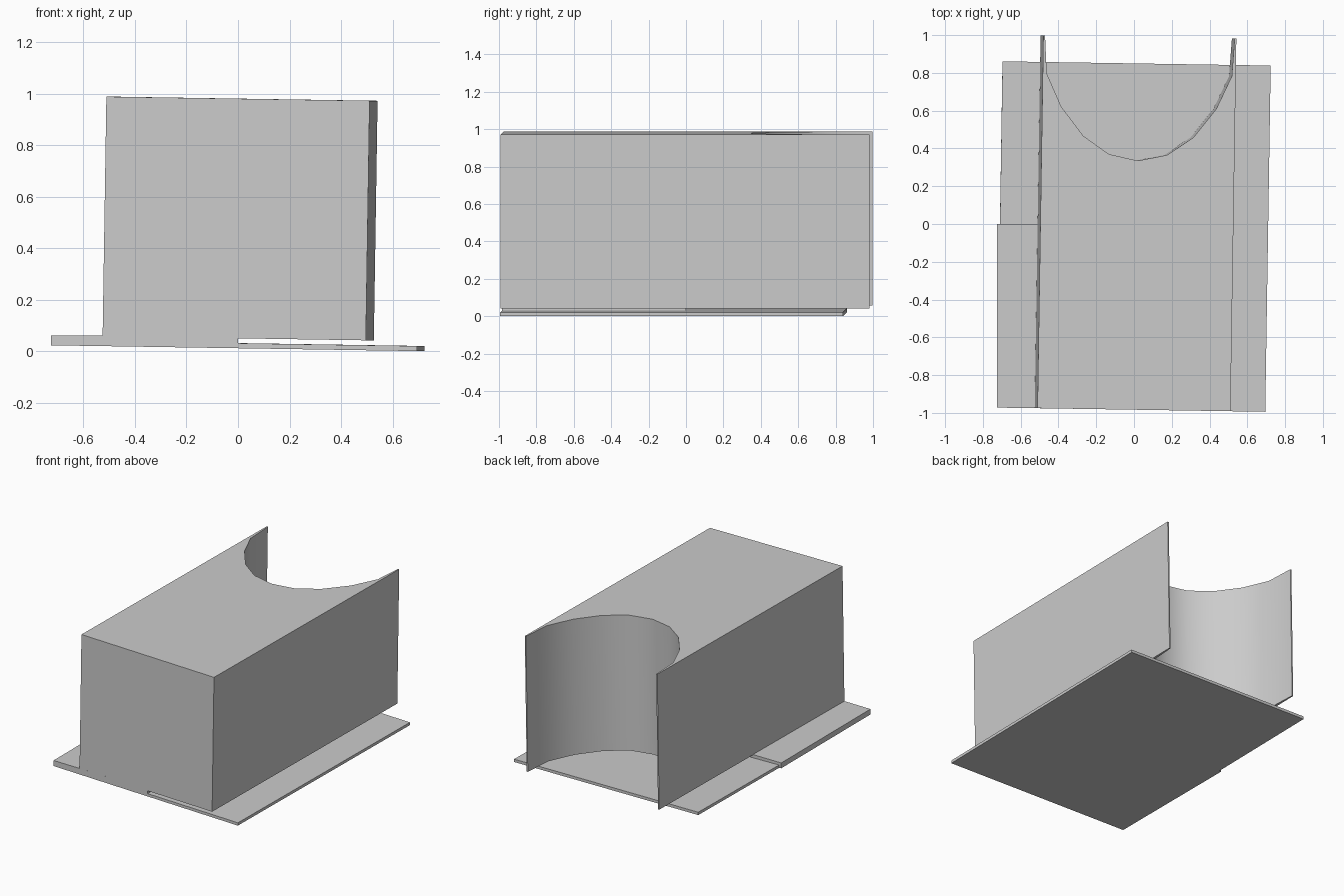
import bpy
import bmesh
from math import radians
from mathutils import Matrix

cube = bpy.data.objects.get("Cube")
if cube:
    bpy.data.objects.remove(cube, do_unlink=True)

grey = bpy.data.materials.new("plain grey")
grey.use_nodes = True
colour = (0.6, 0.6, 0.6, 1)
grey.diffuse_color = colour
grey.node_tree.nodes["Principled BSDF"].inputs["Base Color"].default_value = colour

# Slight lean shared by the plate and the block
LEAN = Matrix.Rotation(radians(-0.9), 4, "Z") @ Matrix.Rotation(radians(0.9), 4, "Y")


def prism(name, outline, bottom, top, matrix=Matrix()):
    """Extrude a plan outline from bottom to top."""
    bm = bmesh.new()
    base = bm.faces.new([bm.verts.new((x, y, bottom)) for x, y in outline])
    made = bmesh.ops.extrude_face_region(bm, geom=[base], use_keep_orig=True)
    for v in made["geom"]:
        if isinstance(v, bmesh.types.BMVert):
            v.co.z = top
    bmesh.ops.recalc_face_normals(bm, faces=bm.faces)
    bm.transform(matrix)
    mesh = bpy.data.meshes.new(name)
    bm.to_mesh(mesh)
    bm.free()
    mesh.materials.append(grey)
    obj = bpy.data.objects.new(name, mesh)
    bpy.context.collection.objects.link(obj)
    return obj


FRONT = -0.983

# Thin base plate
prism("base_plate", [(-0.71, FRONT), (0.71, FRONT), (0.71, 0.85), (-0.71, 0.85)],
      0.0115, 0.031, LEAN)

# Spacer pad under the front right quarter, square to the axes
prism("spacer_pad", [(-0.726, -0.972), (0, FRONT), (0, 0), (-0.726, 0)], 0.024, 0.061)

# Main block with a round scoop cut down through its back
half_scoop = [(0.502, 0.99), (0.49, 0.79), (0.41, 0.615), (0.292, 0.463), (0.155, 0.368)]
scoop = half_scoop + [(0, 0.335)] + [(-x, y) for x, y in reversed(half_scoop)]
block = prism("scooped_block",
              [(-0.511, FRONT), (0.511, FRONT), (0.511, 0.99)] + scoop + [(-0.511, 0.99)],
              0.05, 0.98, LEAN)

# Smooth the scoop, keep the box edges sharp
bpy.ops.object.select_all(action="DESELECT")
block.select_set(True)
bpy.context.view_layer.objects.active = block
bpy.ops.object.shade_smooth_by_angle(angle=radians(30))
